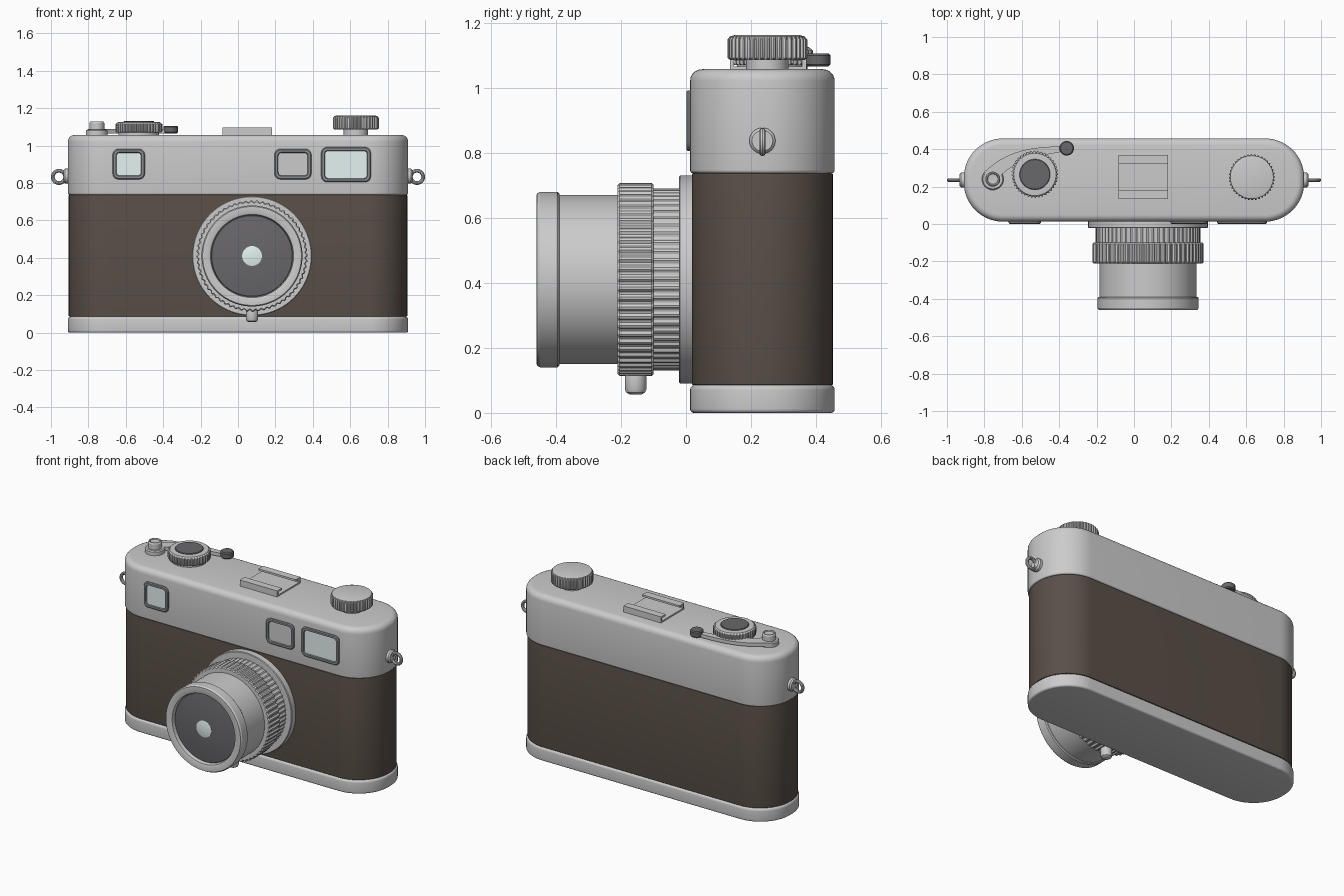
import bpy, bmesh
from math import sin, cos, pi, radians
from mathutils import Vector

if "Cube" in bpy.data.objects:
    bpy.data.objects.remove(bpy.data.objects["Cube"])


def material(name, rgb):
    m = bpy.data.materials.new(name)
    m.diffuse_color = (*rgb, 1)
    m.use_nodes = True
    m.node_tree.nodes["Principled BSDF"].inputs["Base Color"].default_value = m.diffuse_color
    return m


LEATHER = material("leather", (0.10, 0.078, 0.063))
DARK = material("dark", (0.14, 0.135, 0.145))
TRIM = material("trim", (0.25, 0.26, 0.27))
GLASS = material("glass", (0.78, 0.9, 0.87))

AXES = {'Z': lambda u, v, h: (u, v, h),
        'Y': lambda u, v, h: (u, h, v),
        'X': lambda u, v, h: (h, u, v)}


def loft(name, rings, axis='Z', mat=None, caps=(True, True)):
    """Skin a stack of (2D loop, height) rings along an axis."""
    bm = bmesh.new()
    rows = [[bm.verts.new(AXES[axis](u, v, h)) for u, v in loop] for loop, h in rings]
    n = len(rows[0])
    for a, b in zip(rows, rows[1:]):
        for i in range(n):
            j = (i + 1) % n
            bm.faces.new((a[i], a[j], b[j], b[i]))
    for use, row in zip(caps, (rows[0], rows[-1])):
        if use:
            bm.faces.new(row)
    bmesh.ops.recalc_face_normals(bm, faces=bm.faces)
    me = bpy.data.meshes.new(name)
    bm.to_mesh(me)
    bm.free()
    ob = bpy.data.objects.new(name, me)
    bpy.context.collection.objects.link(ob)
    if mat:
        me.materials.append(mat)
    return ob


def rrect(cx, cy, w, h, r, n=12):
    pts = []
    for q, (sx, sy) in enumerate(((1, 1), (-1, 1), (-1, -1), (1, -1))):
        for i in range(n + 1):
            a = (q + i / n) * pi / 2
            pts.append((cx + sx * (w / 2 - r) + r * cos(a), cy + sy * (h / 2 - r) + r * sin(a)))
    return pts


def lathe(name, c, profile, axis='Z', mat=None, caps=(True, True), n=64):
    """Profile points are (radius, height) or (radius, height, knurl depth)."""
    rings = []
    for r, h, *k in profile:
        k = k[0] if k else 0
        loop = []
        for i in range(n):
            a, rr = 2 * pi * i / n, r - (k if i % 4 >= 2 else 0)
            loop.append((c[0] + rr * cos(a), c[1] + rr * sin(a)))
        rings.append((loop, h))
    return loft(name, rings, axis, mat, caps)


def disc(name, c, r, h0, h1, axis='Z', b=0.006, k=0, mat=None, n=64):
    s = b if h1 > h0 else -b
    return lathe(name, c, [(r - b, h0, k), (r, h0 + s, k), (r, h1 - s, k), (r - b, h1, k)], axis, mat, n=n)


# Body: base plate, leather wrap, top housing
def slab(name, w, d, z0, z1, b0, b1, mat=None):
    prof = [(b0 * (1 - sin(t)), z0 + b0 * (1 - cos(t))) for t in (i * pi / 10 for i in range(6))]
    prof += [(b1 * (1 - cos(t)), z1 - b1 * (1 - sin(t))) for t in (i * pi / 10 for i in range(6))]
    loft(name, [(rrect(0, 0.235, w - 2 * i, d - 2 * i, 0.21 - i, 16), z) for i, z in prof], mat=mat)


slab("base_plate", 1.82, 0.445, 0.0, 0.086, 0.012, 0.016)
slab("leather_wrap", 1.81, 0.434, 0.086, 0.737, 0.004, 0.004, LEATHER)
slab("top_housing", 1.82, 0.445, 0.737, 1.057, 0.01, 0.036)

# Front windows: raised frames with panes
for name, x0, x1, z0, z1, mat in (("viewfinder", 0.445, 0.71, 0.805, 0.992, GLASS),
                                  ("rangefinder", 0.195, 0.392, 0.82, 0.982, None),
                                  ("meter", -0.67, -0.498, 0.82, 0.982, GLASS)):
    def box(i):
        return rrect((x0 + x1) / 2, (z0 + z1) / 2, x1 - x0 - 2 * i, z1 - z0 - 2 * i, 0.03 - i * 0.6, 5)
    loft(name + "_frame", [(box(0), 0.02), (box(0), 0.006), (box(0.005), 0.001),
                           (box(0.017), 0.001), (box(0.022), 0.012)], 'Y', TRIM, (False, False))
    loft(name + "_pane", [(box(0.02), 0.02), (box(0.02), 0.008)], 'Y', mat)

# Lens, from mount to front element
LC = (0.075, 0.41)
disc("lens_mount", LC, 0.32, 0.025, -0.022, 'Y', 0.004, n=96)
disc("aperture_ring", LC, 0.28, -0.01, -0.105, 'Y', 0.005, 0.005, n=240)
disc("focus_ring", LC, 0.297, -0.1, -0.21, 'Y', 0.006, 0.007, n=240)
lathe("lens_barrel", LC, [(0.26, -0.2), (0.26, -0.395)], 'Y', n=96)
lathe("lens_front_rim", LC, [(0.255, -0.388), (0.265, -0.39), (0.27, -0.396), (0.27, -0.449),
                             (0.264, -0.459), (0.235, -0.46), (0.222, -0.455), (0.216, -0.425)],
      'Y', caps=(True, False), n=96)
lathe("lens_inner_face", LC, [(0.22, -0.43), (0.215, -0.436), (0.14, -0.446), (0.053, -0.451)], 'Y', DARK, n=96)
lathe("lens_glass", LC, [(0.053, -0.44), (0.053, -0.452), (0.03, -0.456), (0.01, -0.457)], 'Y', GLASS)
lathe("focus_tab", (0.075, -0.155), [(0.03, 0.14), (0.033, 0.11), (0.033, 0.073), (0.029, 0.063),
                                     (0.019, 0.057)], n=32)

# Strap lugs, mirrored
for s, side in ((-1, "left"), (1, "right")):
    disc("lug_plate_" + side, (0.235, 0.837), 0.04, s * 0.9, s * 0.932, 'X', 0.008, n=32)
    bpy.ops.mesh.primitive_torus_add(location=(s * 0.957, 0.235, 0.833), rotation=(pi / 2, 0, 0),
                                     major_radius=0.033, minor_radius=0.01,
                                     major_segments=32, minor_segments=10)
    bpy.context.object.name = "strap_ring_" + side

# Speed dial
DC = (-0.53, 0.265)
lathe("speed_dial", DC, [(0.108, 1.05), (0.108, 1.07), (0.12, 1.07, 0.007), (0.125, 1.075, 0.007),
                         (0.125, 1.115, 0.007), (0.113, 1.125), (0.084, 1.127)], n=160)
disc("dial_cap", DC, 0.082, 1.12, 1.132, b=0.003, mat=DARK)

# Shutter button and collar
BC = (-0.755, 0.24)
disc("button_collar", BC, 0.058, 1.05, 1.086)
lathe("shutter_button", BC, [(0.04, 1.08), (0.04, 1.12), (0.035, 1.128), (0.03, 1.128),
                             (0.027, 1.122), (0.005, 1.12)], n=40)

# Advance lever: curved tapering arm with a dark tip
P = [Vector(p) for p in ((-0.775, 0.25), (-0.64, 0.39), (-0.50, 0.385), (-0.36, 0.405))]
left, right = [], []
for i in range(17):
    t = i / 16
    u = 1 - t
    c = u**3 * P[0] + 3 * u * u * t * P[1] + 3 * u * t * t * P[2] + t**3 * P[3]
    d = (u * u * (P[1] - P[0]) + 2 * u * t * (P[2] - P[1]) + t * t * (P[3] - P[2])).normalized()
    nrm = Vector((-d.y, d.x)) * (0.038 * u + 0.014 * t)
    left.append(c + nrm)
    right.append(c - nrm)
arm = left + right[::-1]
loft("advance_lever", [(arm, 1.066), (arm, 1.088)])
disc("lever_tip", (-0.36, 0.405), 0.039, 1.066, 1.106, mat=DARK, n=32)

# Accessory shoe: channel with inward lips
half = [(0.1175, 1.05), (0.1175, 1.096), (0.07, 1.096), (0.07, 1.084), (0.105, 1.084), (0.105, 1.066)]
shoe = [(0.2525 + y, z) for y, z in half] + [(0.2525 - y, z) for y, z in half[::-1]]
loft("accessory_shoe", [(shoe, -0.082), (shoe, 0.182)], 'X')

# Rewind knob
disc("rewind_stem", (0.63, 0.25), 0.065, 1.05, 1.095)
lathe("rewind_knob", (0.63, 0.25), [(0.115, 1.086), (0.123, 1.092, 0.007), (0.123, 1.148, 0.007),
                                    (0.115, 1.158), (0.10, 1.162)], n=160)

# Smooth shading with crisp edges
bpy.ops.object.select_all(action='SELECT')
bpy.context.view_layer.objects.active = bpy.data.objects["top_housing"]
bpy.ops.object.shade_smooth_by_angle(angle=radians(30))
